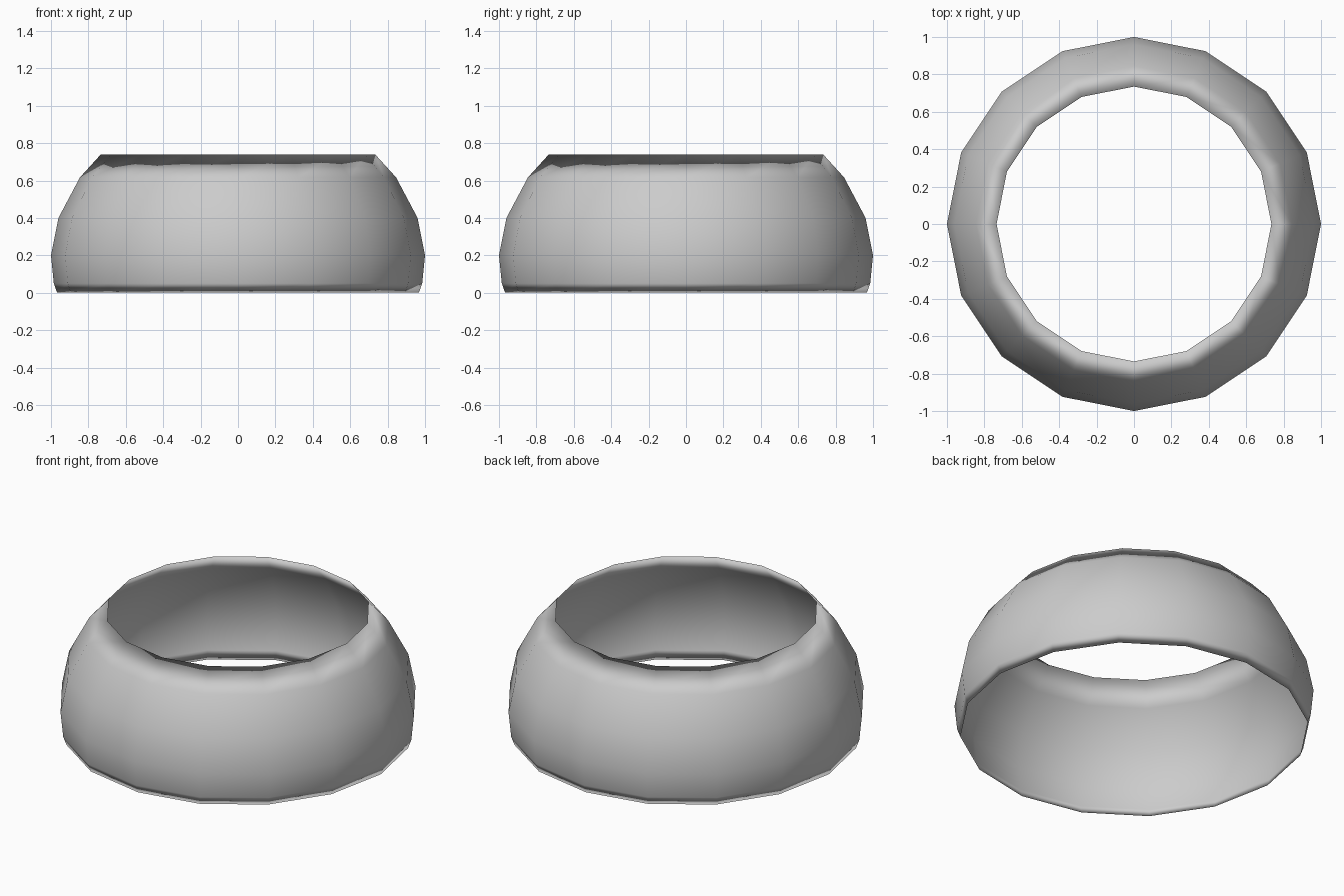
import bpy, bmesh
from math import cos, sin, pi

if "Cube" in bpy.data.objects:
    bpy.data.objects.remove(bpy.data.objects["Cube"])

SIDES = 16
SKIN = 0.002  # paper-thin wall

# Outer profile (radius, height), bottom rim to top rim
outer = [(0.967, 0.0), (0.985, 0.05), (1.0, 0.2), (0.96, 0.4), (0.845, 0.617), (0.735, 0.738)]
# Inner skin runs back down just inside, sharing both rims
inner = [(r - SKIN, z) for r, z in reversed(outer[1:-1])]
profile = outer + inner

# Revolve the closed profile into a domed band
bm = bmesh.new()
rings = []
for r, z in profile:
    rings.append([bm.verts.new((r * cos(2 * pi * i / SIDES), r * sin(2 * pi * i / SIDES), z))
                  for i in range(SIDES)])
for k, low in enumerate(rings):
    high = rings[(k + 1) % len(rings)]
    for i in range(SIDES):
        j = (i + 1) % SIDES
        face = bm.faces.new((low[i], low[j], high[j], high[i]))
        face.smooth = True

mesh = bpy.data.meshes.new("domed_band")
bm.to_mesh(mesh)
bm.free()
bpy.context.collection.objects.link(bpy.data.objects.new("domed_band", mesh))
